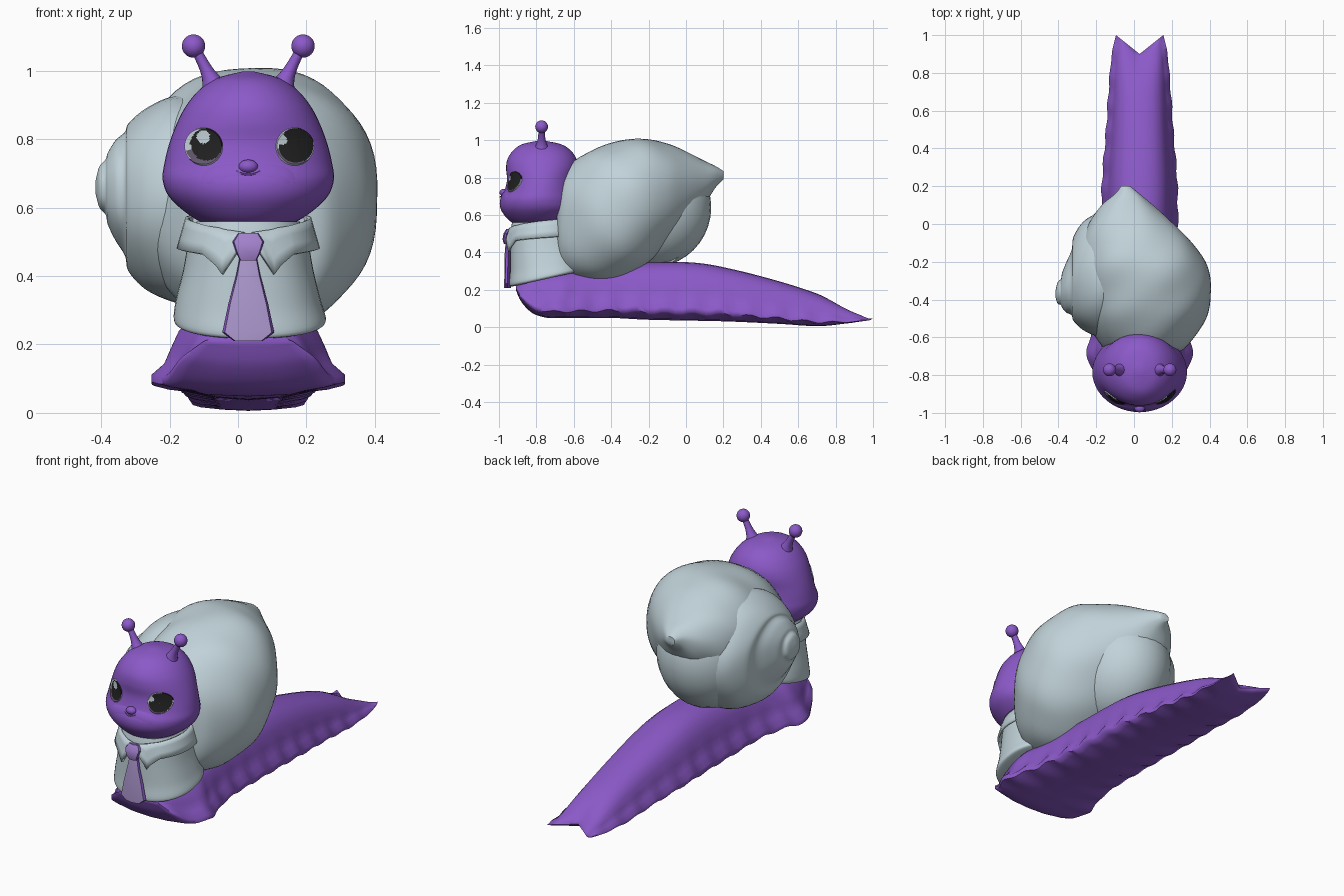
import bpy, bmesh, math
from mathutils import Vector
from mathutils.bvhtree import BVHTree

cube = bpy.data.objects.get("Cube")
if cube:
    bpy.data.objects.remove(cube)

CX = 0.03  # the animal's own middle line


def material(name, rgb):
    m = bpy.data.materials.new(name)
    m.use_nodes = True
    m.diffuse_color = (*rgb, 1)
    bsdf = next(n for n in m.node_tree.nodes if n.type == 'BSDF_PRINCIPLED')
    bsdf.inputs["Base Color"].default_value = (*rgb, 1)
    bsdf.inputs["Roughness"].default_value = 0.7
    return m


PURPLE = material("purple skin", (0.26, 0.1, 0.58))
GREY = material("pale blue grey", (0.53, 0.645, 0.69))
LILAC = material("lilac tie", (0.43, 0.32, 0.64))
VIOLET = material("violet knot", (0.36, 0.22, 0.6))
BLACK = material("eye black", (0.015, 0.015, 0.015))
SMOKE = material("eye smoke", (0.13, 0.1, 0.16))
GLINT = material("eye glint", (0.55, 0.65, 0.69))


def finish(name, bm, mats, angle=50):
    bmesh.ops.recalc_face_normals(bm, faces=bm.faces)
    me = bpy.data.meshes.new(name)
    bm.to_mesh(me)
    bm.free()
    for m in mats:
        me.materials.append(m)
    me.shade_smooth()
    me.set_sharp_from_angle(angle=math.radians(angle))
    ob = bpy.data.objects.new(name, me)
    bpy.context.collection.objects.link(ob)
    return ob


def spline(rows, steps):
    """Catmull-Rom through rows of numbers."""
    out = []
    for i in range(len(rows) - 1):
        a, b, c, d = (rows[max(i - 1, 0)], rows[i], rows[i + 1],
                      rows[min(i + 2, len(rows) - 1)])
        for s in range(steps):
            t = s / steps
            out.append([0.5 * (2 * q + (r - p) * t + (2 * p - 5 * q + 4 * r - w) * t * t
                               + (3 * q - p - 3 * r + w) * t ** 3)
                        for p, q, r, w in zip(a, b, c, d)])
    return out + [list(rows[-1])]


def skin(bm, loops, closed=True, caps=True):
    rings = [[bm.verts.new(p) for p in loop] for loop in loops]
    n = len(rings[0])
    for a, b in zip(rings, rings[1:]):
        for i in range(n if closed else n - 1):
            j = (i + 1) % n
            bm.faces.new((a[i], a[j], b[j], b[i]))
    if caps:
        bm.faces.new(rings[0])
        bm.faces.new(rings[-1])


def loft(name, mat, axis, rows, power=1.0, ripple=0.0, steps=5, n=48):
    """Rows hold position, two centre values and two radii, along one axis."""
    def curve(v):
        return math.copysign(abs(v) ** power, v)
    loops = []
    for t, u, v, ru, rv in spline(rows, steps):
        loop = []
        for i in range(n):
            a = 2 * math.pi * i / n
            k = 1 + ripple * math.sin(6 * a + 22 * t)
            p, q = u + k * ru * curve(math.cos(a)), v + k * rv * curve(math.sin(a))
            loop.append({'x': (t, p, q), 'y': (p, t, q), 'z': (p, q, t)}[axis])
        loops.append(loop)
    bm = bmesh.new()
    skin(bm, loops)
    return finish(name, bm, [mat])


def ball(name, mat, centre, radii):
    bm = bmesh.new()
    bmesh.ops.create_uvsphere(bm, u_segments=32, v_segments=20, radius=1)
    for v in bm.verts:
        v.co = Vector(centre) + Vector(c * r for c, r in zip(v.co, radii))
    return finish(name, bm, [mat])


# Foot: dome on a flared, wavy skirt (y, bottom, top, half width); the tail closes to a forked edge
foot_rows = [(-.91, .2, .25, .13), (-.88, .135, .28, .185), (-.82, .075, .3, .225),
             (-.74, .05, .31, .265), (-.66, .05, .32, .282), (-.57, .05, .33, .25),
             (-.4, .05, .345, .218), (-.2, .04, .35, .207), (.05, .035, .345, .203),
             (.25, .03, .31, .198), (.5, .018, .245, .178), (.7, .006, .18, .165),
             (.88, .018, .105, .15), (.97, .03, .07, .133), (1, .047, .047, .125)]
half = [(0, 1), (.22, .985), (.42, .94), (.59, .85), (.72, .7), (.8, .52), (.87, .34),
        (1, .22), (1, .13), (.85, .09), (.45, .02)]
outline = half + [(0, 0)] + [(-x, z) for x, z in half[:0:-1]]
loops = []
for y, low, top, w in spline(foot_rows, 7):
    wave = .008 * math.sin(y * 42) * (1 - min(1, abs(y) ** 4))
    fork = 0.1 * max(0, (y - .7) / .3) ** 1.5
    loop = []
    for fx, fz in outline:
        rim = wave if abs(fx) > .84 else 0
        loop.append((CX + w * fx + rim * .5 * fx, y + fork * (abs(fx) - 1),
                     low + (top - low) * fz + rim))
    loops.append(loop)
bm = bmesh.new()
skin(bm, loops, caps=False)
bm.verts.ensure_lookup_table()
bm.faces.new(bm.verts[:len(outline)])
bmesh.ops.remove_doubles(bm, verts=bm.verts, dist=.0002)
finish("foot", bm, [PURPLE], 70)

# Shell body: y, left, right, bottom, top
shell_rows = [(-.69, -.12, .2, .36, .7), (-.65, -.17, .28, .27, .84), (-.5, -.26, .38, .24, .95),
              (-.35, -.29, .41, .26, .995), (-.22, -.3, .385, .33, 1.01),
              (-.1, -.28, .31, .44, .98), (0, -.24, .21, .55, .94), (.1, -.17, .1, .66, .89),
              (.16, -.1, .03, .75, .86), (.2, -.07, -.02, .79, .835)]
loft("shell_body", GREY, 'y',
     [(y, (l + r) / 2, (b + t) / 2, (r - l) / 2, (t - b) / 2) for y, l, r, b, t in shell_rows],
     power=.92, ripple=.009, n=64)
ball("shell_lower_whorl", GREY, (-.035, -.185, .64), (.265, .32, .32))

# Shell spire: stepped whorls towards -x
loft("shell_spire", GREY, 'x',
     [(.05, -.27, .62, .34, .33), (-.12, -.265, .62, .335, .31), (-.2, -.27, .625, .32, .3),
      (-.27, -.275, .625, .285, .265), (-.32, -.29, .63, .225, .215),
      (-.33, -.31, .64, .175, .18), (-.358, -.335, .65, .135, .145),
      (-.38, -.35, .655, .095, .105), (-.387, -.36, .66, .07, .08),
      (-.405, -.365, .66, .055, .06), (-.416, -.37, .66, .015, .02)], ripple=.009)

# Shirt body with a hem that rises to the back, and a folded collar
shirt = loft("shirt", GREY, 'z',
             [(.215, CX + .005, -.74, .2, .19), (.23, CX + .005, -.74, .222, .205),
              (.3, CX, -.74, .212, .2), (.4, CX, -.745, .192, .195), (.5, CX, -.75, .175, .19),
              (.56, CX, -.76, .15, .17)], power=.88)
for v in shirt.data.vertices:
    v.co.z += .22 * (v.co.y + .94) * max(0, (.45 - v.co.z) / .23)

# (angle from the front, lower edge, upper edge)
collar_front = [(.05, .505, .525), (.2, .46, .53), (.38, .405, .535), (.48, .43, .54)]
collar_back = [(.7, .463, .545), (1, .47, .555), (1.6, .48, .57), (2.4, .49, .58),
               (math.pi, .49, .58)]
for side, label in ((-1, "right"), (1, "left")):
    rows = []
    for a, low, top in collar_front + spline(collar_back, 4):
        s, c = side * math.sin(a), -math.cos(a)
        rows.append([(CX + (.178 + .026 * k) * s, -.752 + (.19 + .02 * k) * c,
                      top + (low - top) * k) for k in (0, .3, .65, 1)])
    bm = bmesh.new()
    skin(bm, rows, closed=False, caps=False)
    collar = finish(f"{label}_collar", bm, [GREY])
    thick = collar.modifiers.new("thickness", 'SOLIDIFY')
    thick.thickness, thick.offset = .012, 0


# Tie: rows of z, half width, front y; purple on the edges
def tie_part(name, mat, rows):
    bm = bmesh.new()
    skin(bm, [[(CX + w * f, y + d, z) for f, d in
               ((-1, .012), (-.9, 0), (0, -.006), (.9, 0), (1, .012), (0, .03))]
              for z, w, y in rows])
    bmesh.ops.recalc_face_normals(bm, faces=bm.faces)
    for f in bm.faces:
        f.material_index = 1 if f.normal.y > -.75 else 0
    finish(name, bm, [mat, PURPLE], 40)


tie_part("tie_blade", LILAC, [(.47, .022, -.957), (.4, .036, -.963), (.32, .058, -.965),
                              (.235, .076, -.966), (.21, .042, -.966)])
tie_part("tie_knot", VIOLET, [(.525, .03, -.955), (.5, .046, -.97), (.47, .036, -.975),
                              (.445, .024, -.968)])

# Head: z, centre x, centre y, half width, half depth
head = loft("head", PURPLE, 'z',
            [(.53, CX, -.8, .04, .05), (.548, CX, -.795, .115, .115), (.58, CX, -.79, .175, .165),
             (.63, CX, -.785, .23, .205), (.68, CX, -.785, .25, .209), (.73, CX, -.778, .245, .192),
             (.79, CX, -.773, .23, .184), (.85, CX, -.77, .207, .192), (.9, CX, -.77, .18, .184),
             (.945, CX, -.77, .142, .154), (.978, CX, -.772, .092, .105),
             (.997, CX, -.775, .02, .02)])
ball("muzzle", PURPLE, (CX, -.92, .672), (.165, .072, .08))
ball("nose", PURPLE, (CX, -.975, .72), (.028, .022, .02))

# Surface patches laid on the face
tree = BVHTree.FromObject(head, bpy.context.evaluated_depsgraph_get())


def on_face(x, z, lift):
    hit = tree.ray_cast(Vector((x, -2, z)), Vector((0, 1, 0)))
    return hit[0] + hit[1] * lift


def eye(name, ex, ez, radius, pupil, glint):
    bm = bmesh.new()
    skin(bm, [[on_face(ex + radius * k / 10 * math.cos(a), ez + radius * k / 10 * math.sin(a),
                       .005 if k < 10 else -.002)
               for a in (2 * math.pi * i / 48 for i in range(48))]
              for k in (.1, 1, 2, 3, 4, 5, 6, 7, 7.5, 8, 8.5, 9, 9.5, 10)], caps=False)

    def inside(u, v, spot):
        return math.hypot(u - spot[0], v - spot[1]) < spot[2]
    for f in bm.faces:
        c = f.calc_center_median()
        u, v = (c.x - ex) / radius, (c.z - ez) / radius
        if inside(u, v, glint):
            f.material_index = 2
        elif not inside(u, v, pupil):
            f.material_index = 2 if v > -.15 or math.hypot(u, v) > .94 else 1
    finish(name, bm, [BLACK, SMOKE, GLINT])


eye("right_eye", -.1, .778, .056, (.14, .13, .84), (-.02, .5, .34))
eye("left_eye", .166, .778, .056, (.08, .07, .9), (-.62, .35, .24))

# Mouth: short raised smile line on the muzzle
bm = bmesh.new()
skin(bm, [[(CX + .034 * s / 6, -.99 + .012 * (s / 6) ** 2 + d, .696 + .01 * (s / 6) ** 2 + dz)
           for dz, d in ((.004, .014), (.002, -.006), (-.002, -.006), (-.004, .014))]
          for s in range(-6, 7)])
finish("mouth", bm, [PURPLE])

# Feelers with round tips
for side, label in ((-1, "right"), (1, "left")):
    loft(f"{label}_feeler", PURPLE, 'z',
         [(z, CX + side * d, -.772, r, r) for z, d, r in
          ((.94, .09, .045), (.975, .105, .03), (1.01, .125, .02), (1.06, .152, .016))], n=20)
    ball(f"{label}_feeler_tip", PURPLE, (CX + side * .16, -.772, 1.072), (.034, .034, .034))
